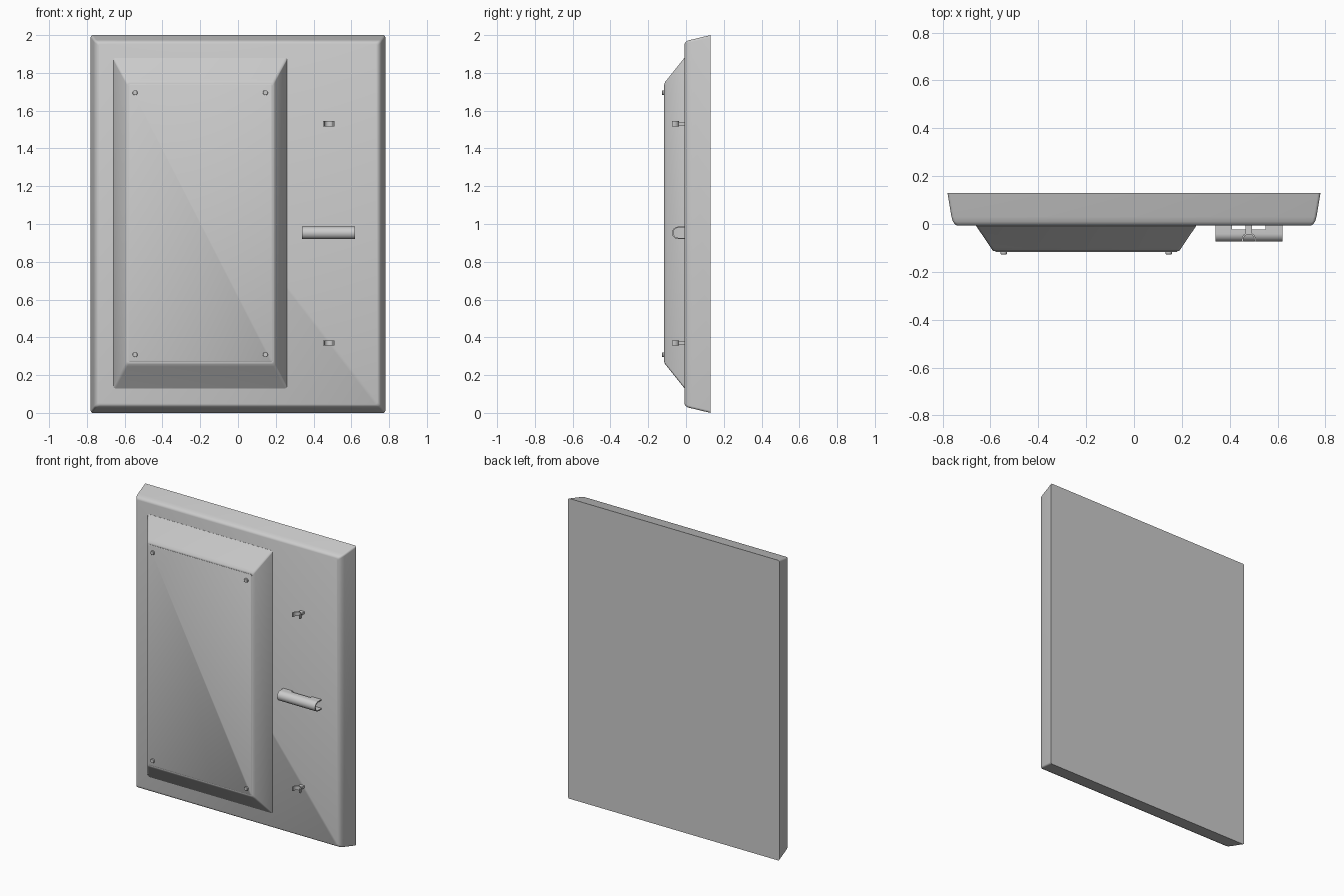
import bpy, bmesh
from math import sin, cos, pi, radians

if "Cube" in bpy.data.objects:
    bpy.data.objects.remove(bpy.data.objects["Cube"])


def finish(name, bm, angle=35):
    bmesh.ops.recalc_face_normals(bm, faces=bm.faces[:])
    me = bpy.data.meshes.new(name)
    bm.to_mesh(me)
    bm.free()
    ob = bpy.data.objects.new(name, me)
    bpy.context.collection.objects.link(ob)
    bpy.ops.object.select_all(action='DESELECT')
    ob.select_set(True)
    bpy.context.view_layer.objects.active = ob
    bpy.ops.object.shade_smooth_by_angle(angle=radians(angle))
    return ob


def loft(name, rings, r=0.012, seg=4, angle=35):
    """Stack of rounded rectangles (x0, x1, z0, z1, y), capped at both ends."""
    bm = bmesh.new()
    loops = []
    for x0, x1, z0, z1, y in rings:
        loop = []
        corners = [(x1 - r, z1 - r), (x0 + r, z1 - r), (x0 + r, z0 + r), (x1 - r, z0 + r)]
        for k, (cx, cz) in enumerate(corners):
            for i in range(seg + 1):
                a = (k + i / seg) * pi / 2
                loop.append(bm.verts.new((cx + r * cos(a), y, cz + r * sin(a))))
        loops.append(loop)
    n = len(loops[0])
    for a, b in zip(loops, loops[1:]):
        for i in range(n):
            bm.faces.new((a[i], a[(i + 1) % n], b[(i + 1) % n], b[i]))
    bm.faces.new(loops[0])
    bm.faces.new(loops[-1])
    return finish(name, bm, angle)


def extrude(bm, pts, vec):
    """Extrude a closed outline along a vector."""
    face = bm.faces.new([bm.verts.new(p) for p in pts])
    res = bmesh.ops.extrude_face_region(bm, geom=[face], use_keep_orig=True)
    vs = [g for g in res['geom'] if isinstance(g, bmesh.types.BMVert)]
    bmesh.ops.translate(bm, vec=vec, verts=vs)


# Main slab: side draft, rounded front edge
body = [(0.78, 0.00, 0.13), (0.763, 0.024, 0.03), (0.757, 0.029, 0.01),
        (0.748, 0.036, -0.002), (0.738, 0.045, -0.007)]
loft("main_slab", [(-w, w, d, 2 - d, y) for w, d, y in body], r=0.012)

# Raised housing with sloped sides and a small rounded front lip
housing = [(0.00, 0.00, 0.0), (0.00, 0.00, -0.008), (0.062, 0.115, -0.10),
           (0.069, 0.128, -0.111), (0.074, 0.134, -0.113)]
loft("raised_housing", [(-0.66 + dx, 0.26 - dx, 0.13 + dz, 1.88 - dz, y)
                        for dx, dz, y in housing], r=0.012)

# Thin cover plate
loft("cover_plate", [(-0.58, 0.182, 0.27, 1.74, -0.11),
                     (-0.58, 0.182, 0.27, 1.74, -0.115),
                     (-0.577, 0.179, 0.273, 1.737, -0.117)], r=0.008)

# Cover screws
for x in (-0.545, 0.145):
    for z in (0.308, 1.695):
        loft("cover_screw", [(x - s, x + s, z - s, z + s, y)
                             for s, y in ((0.013, -0.112), (0.013, -0.125), (0.0115, -0.127))],
             r=0.0114, seg=5)

# Tube holder: U-shaped channel, its two ends reaching the slab
cy, cz, ro, ri = -0.041, 0.953, 0.033, 0.026
bm = bmesh.new()
for x0, x1, back in ((0.34, 0.41, -0.004), (0.41, 0.55, -0.022), (0.55, 0.62, -0.004)):
    arc = [pi / 2 + i * pi / 14 for i in range(15)]
    outer = [(x0, cy + ro * cos(a), cz + ro * sin(a)) for a in arc]
    inner = [(x0, cy + ri * cos(a), cz + ri * sin(a)) for a in reversed(arc)]
    pts = ([(x0, back, cz + ro)] + outer + [(x0, back, cz - ro), (x0, back, cz - ri)]
           + inner + [(x0, back, cz + ri)])
    extrude(bm, pts, (x1 - x0, 0, 0))
finish("tube_holder", bm)

# Clips: open saddle on a slimmer stem
for z in (0.37, 1.53):
    bm = bmesh.new()
    arc = [i * pi / 12 for i in range(13)]
    cx, y0, h = 0.48, -0.066, 0.028
    outer = [(cx + 0.03 * cos(a), y0 + 0.03 * sin(a), z - h / 2) for a in arc]
    inner = [(cx + 0.023 * cos(a), y0 + 0.023 * sin(a), z - h / 2) for a in reversed(arc)]
    tip = y0 - 0.008
    pts = ([(cx + 0.03, tip, z - h / 2)] + outer
           + [(cx - 0.03, tip, z - h / 2), (cx - 0.023, tip, z - h / 2)]
           + inner + [(cx + 0.023, tip, z - h / 2)])
    extrude(bm, pts, (0, 0, h))
    stem = [(cx - 0.014, -0.04, z - 0.008), (cx + 0.014, -0.04, z - 0.008),
            (cx + 0.014, -0.004, z - 0.008), (cx - 0.014, -0.004, z - 0.008)]
    extrude(bm, stem, (0, 0, 0.016))
    finish("tube_clip", bm)
